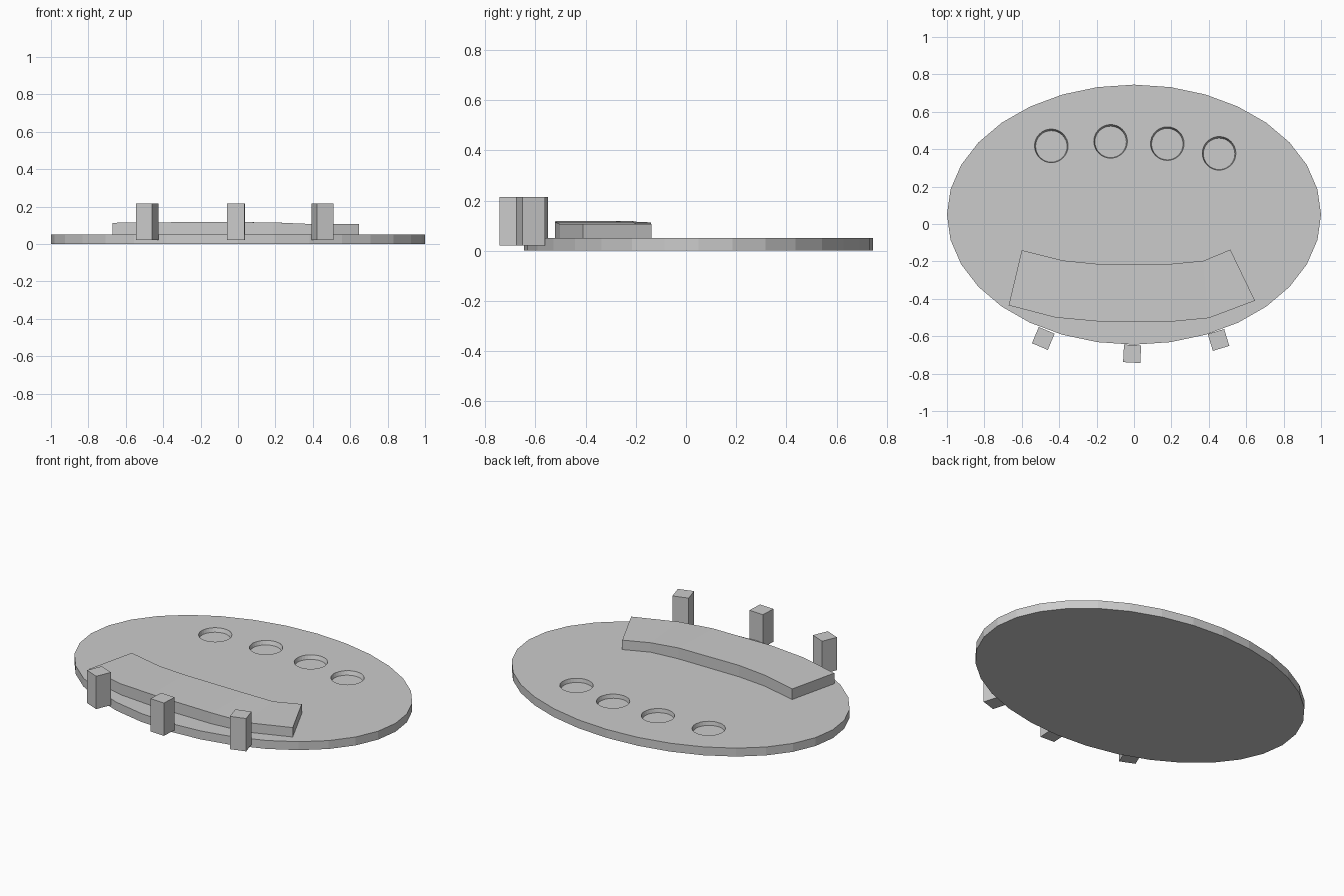
import bpy, bmesh
from math import sin, cos, pi, radians

if "Cube" in bpy.data.objects:
    bpy.data.objects.remove(bpy.data.objects["Cube"])


def new_object(name, bm):
    bmesh.ops.recalc_face_normals(bm, faces=bm.faces)
    mesh = bpy.data.meshes.new(name)
    bm.to_mesh(mesh)
    bm.free()
    ob = bpy.data.objects.new(name, mesh)
    bpy.context.collection.objects.link(ob)
    return ob


def loft(bm, lower, upper):
    """Closed solid between two outlines with equal point counts."""
    a = [bm.verts.new(p) for p in lower]
    b = [bm.verts.new(p) for p in upper]
    n = len(a)
    bm.faces.new(a[::-1])
    bm.faces.new(b)
    for i in range(n):
        j = (i + 1) % n
        bm.faces.new((a[i], a[j], b[j], b[i]))


def ellipse(x, y, z, rx, ry, n=32):
    return [(x + rx * sin(2 * pi * i / n), y + ry * cos(2 * pi * i / n), z) for i in range(n)]


# Oval base plate
bm = bmesh.new()
loft(bm, ellipse(0, 0.05, 0, 1, 0.695), ellipse(0, 0.05, 0.05, 1, 0.695))
plate = new_object("oval_plate", bm)

# Four shallow round recesses, slightly narrower at the floor
bm = bmesh.new()
for x, y in ((-0.442, 0.418), (-0.125, 0.442), (0.178, 0.43), (0.455, 0.378)):
    loft(bm, ellipse(x, y - 0.003, 0.027, 0.084, 0.084), ellipse(x, y, 0.05, 0.09, 0.09))
    # straight part clears the plate surface
    loft(bm, ellipse(x, y, 0.0495, 0.09, 0.09), ellipse(x, y, 0.08, 0.09, 0.09))
cutter = new_object("recess_cutter", bm)
cutter.hide_render = True
cutter.hide_viewport = True
cut = plate.modifiers.new("recesses", "BOOLEAN")
cut.operation = "DIFFERENCE"
cut.solver = "EXACT"
cut.use_self = True
cut.object = cutter

# Curved raised band: stations of back edge, front edge and top height
stations = [
    ((-0.60, -0.14), (-0.67, -0.435), 0.113),
    ((-0.38, -0.195), (-0.42, -0.50), 0.115),
    ((-0.20, -0.213), (-0.20, -0.52), 0.118),
    ((0.20, -0.213), (0.19, -0.523), 0.115),
    ((0.37, -0.197), (0.40, -0.503), 0.106),
    ((0.515, -0.137), (0.647, -0.41), 0.106),
]
bm = bmesh.new()
rings = []
for (bx, by), (fx, fy), top in stations:
    pts = ((bx, by, 0.045), (fx, fy, 0.045), (fx, fy, top), (bx, by, top))
    rings.append([bm.verts.new(p) for p in pts])
for r, s in zip(rings, rings[1:]):
    for i in range(4):
        j = (i + 1) % 4
        bm.faces.new((r[i], r[j], s[j], s[i]))
bm.faces.new(rings[0])
bm.faces.new(rings[-1][::-1])
new_object("curved_band", bm)

# Three square posts around the front rim
for name, x, y, turn in (("left_post", -0.485, -0.612, -23),
                         ("middle_post", -0.01, -0.694, -3),
                         ("right_post", 0.452, -0.620, 17)):
    bm = bmesh.new()
    bmesh.ops.create_cube(bm, size=1)
    bmesh.ops.scale(bm, vec=(0.092, 0.094, 0.195), verts=bm.verts)
    post = new_object(name, bm)
    post.location = (x, y, 0.1175)
    post.rotation_euler.z = radians(turn)
